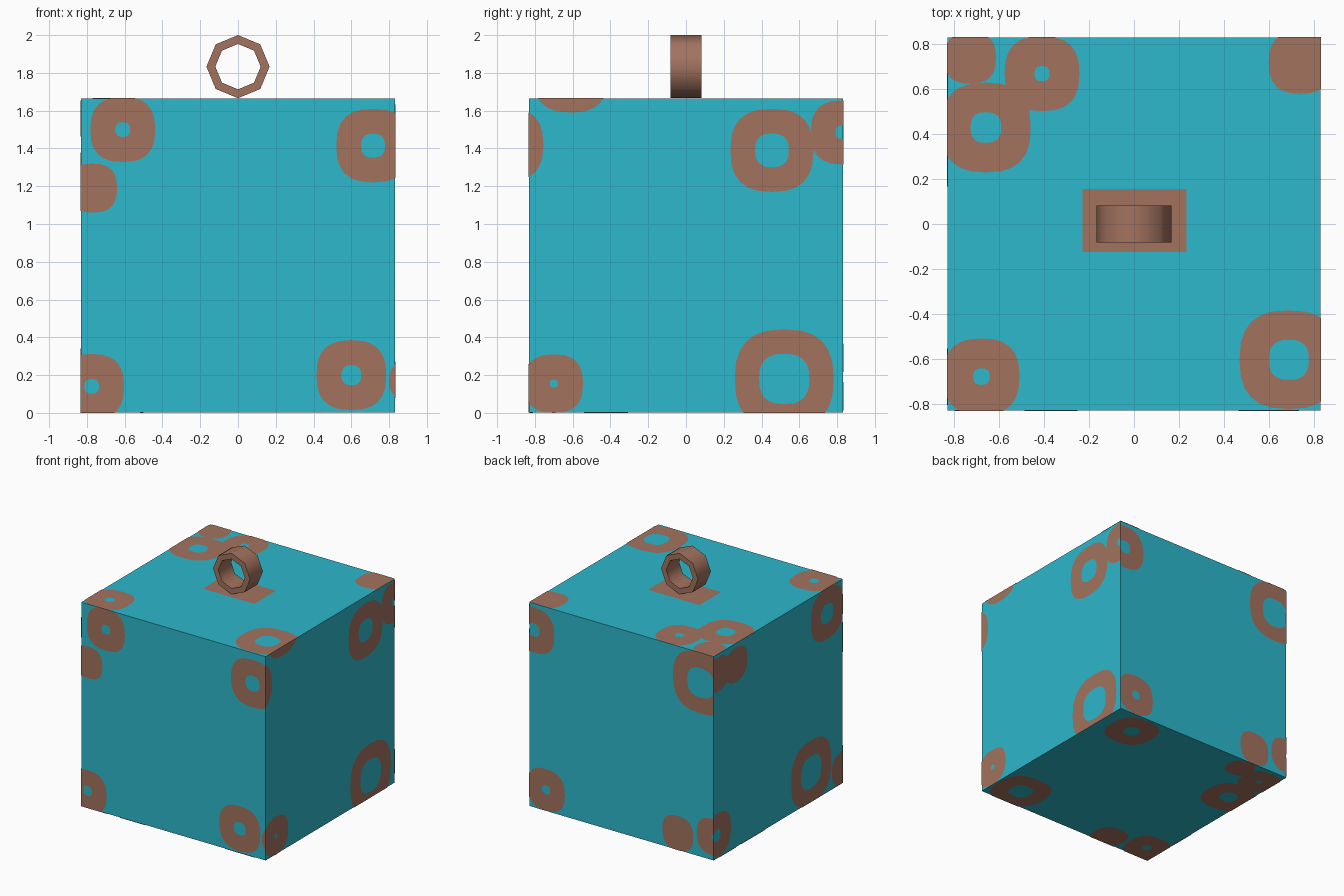
import bpy, bmesh, math
from mathutils import Vector

if "Cube" in bpy.data.objects:
    bpy.data.objects.remove(bpy.data.objects["Cube"])

H = 0.8333          # half side of the box
E = 0.002           # thickness of the painted patches


def material(name, rgb):
    m = bpy.data.materials.new(name)
    m.diffuse_color = (*rgb, 1)
    m.use_nodes = True
    m.node_tree.nodes["Principled BSDF"].inputs["Base Color"].default_value = m.diffuse_color
    return m


BLUE = material("turquoise", (0.026, 0.479, 0.604))
RUST = material("rust brown", (0.366, 0.171, 0.114))


def finish(name, bm, mat):
    me = bpy.data.meshes.new(name)
    bm.to_mesh(me)
    bm.free()
    me.materials.append(mat)
    ob = bpy.data.objects.new(name, me)
    bpy.context.collection.objects.link(ob)
    return ob


# Box body
bm = bmesh.new()
bmesh.ops.create_cube(bm, size=2 * (H - E))
bmesh.ops.translate(bm, vec=(0, 0, H), verts=bm.verts)
finish("box_body", bm, BLUE)

# Octagonal hanging ring on top
bm = bmesh.new()
N, RO, RI, D = 8, 0.167, 0.12, 0.083
loops = []
for r, y in ((RO, -D), (RO, D), (RI, D), (RI, -D)):
    loops.append([bm.verts.new((r * math.cos(2 * math.pi * i / N), y,
                                2 - RO + r * math.sin(2 * math.pi * i / N))) for i in range(N)])
for k in range(4):
    a, b = loops[k], loops[(k + 1) % 4]
    for i in range(N):
        j = (i + 1) % N
        bm.faces.new((a[i], a[j], b[j], b[i]))
bmesh.ops.recalc_face_normals(bm, faces=bm.faces)
ring = finish("hanging_ring", bm, RUST)
bpy.context.view_layer.objects.active = ring
ring.select_set(True)
bpy.ops.object.shade_smooth_by_angle(angle=math.radians(50))


def outline(u, v, r, n=24, p=0.78):
    """Rounded-square outline points."""
    pts = []
    for i in range(n):
        c, s = math.cos(2 * math.pi * i / n), math.sin(2 * math.pi * i / n)
        pts.append((u + r * math.copysign(abs(c) ** p, c), v + r * math.copysign(abs(s) ** p, s)))
    return pts


def unit(k):
    return Vector([float(i == k) for i in range(3)])


def paint(side, k, sign, spots):
    """Paint rust spots (u, v, radius) on the box side facing sign * axis k."""
    normal = unit(k) * sign
    ax, ay = [unit(i) for i in range(3) if i != k]
    mid = Vector((0, 0, H))
    origin = normal * H + (mid if k == 2 else Vector())
    bm = bmesh.new()

    def row(points):
        return [bm.verts.new(origin + ax * a + ay * b) for a, b in points]

    for u, v, r in spots:
        out = row(outline(u, v, r))
        hole = 1.05 * (r - 0.135)       # larger spots have wider holes
        if hole > 0.015:
            inn = row(outline(u, v, hole))
            for i in range(len(out)):
                j = (i + 1) % len(out)
                bm.faces.new((out[i], out[j], inn[j], inn[i]))
        else:
            bm.faces.new(out)
    # Painted rectangle under the hanging ring
    if side == "top":
        bm.faces.new(row([(-.23, -.125), (.235, -.125), (.235, .155), (-.23, .155)]))
    # Trim spots at the box edges
    for d in (ax, -ax, ay, -ay):
        bmesh.ops.bisect_plane(bm, geom=bm.verts[:] + bm.edges[:] + bm.faces[:],
                               plane_co=mid + d * H, plane_no=d, clear_outer=True)
    bm.normal_update()
    bmesh.ops.reverse_faces(bm, faces=[f for f in bm.faces if f.normal.dot(normal) < 0])
    finish("rust_spots_" + side, bm, RUST)


# Rust spots, side by side
paint("front", 1, -1, [(-.61, 1.5, .172), (-.77, 1.19, .13), (.715, 1.415, .195),
                       (.6, .2, .185), (-.775, .14, .172), (.9, .17, .1)])
paint("back", 1, 1, [(.79, 1.45, .185), (.68, .175, .17), (-.51, .14, .14),
                     (-.83, .19, .15), (-.715, 1.42, .25)])
paint("right", 0, 1, [(.455, 1.39, .22), (.83, 1.485, .17), (-.61, 1.79, .2),
                      (-.95, 1.42, .195), (-.7, .155, .155), (.52, .18, .262)])
paint("left", 0, -1, [(.77, 1.5, .14), (.54, 1.49, .14), (-.63, 1.46, .21),
                      (-.424, .245, .26), (-.82, .13, .13), (.79, .19, .18)])
paint("top", 2, 1, [(-.66, .43, .2), (-.41, .67, .167), (-.73, .74, .115),
                    (.74, .72, .14), (.69, -.605, .22), (-.68, -.68, .17)])
paint("bottom", 2, -1, [(.54, .616, .196), (.6, -.64, .22), (-.68, .32, .2),
                        (-.71, .65, .155), (-.46, .72, .11), (-.37, -.74, .14),
                        (-.7, -.68, .17)])
